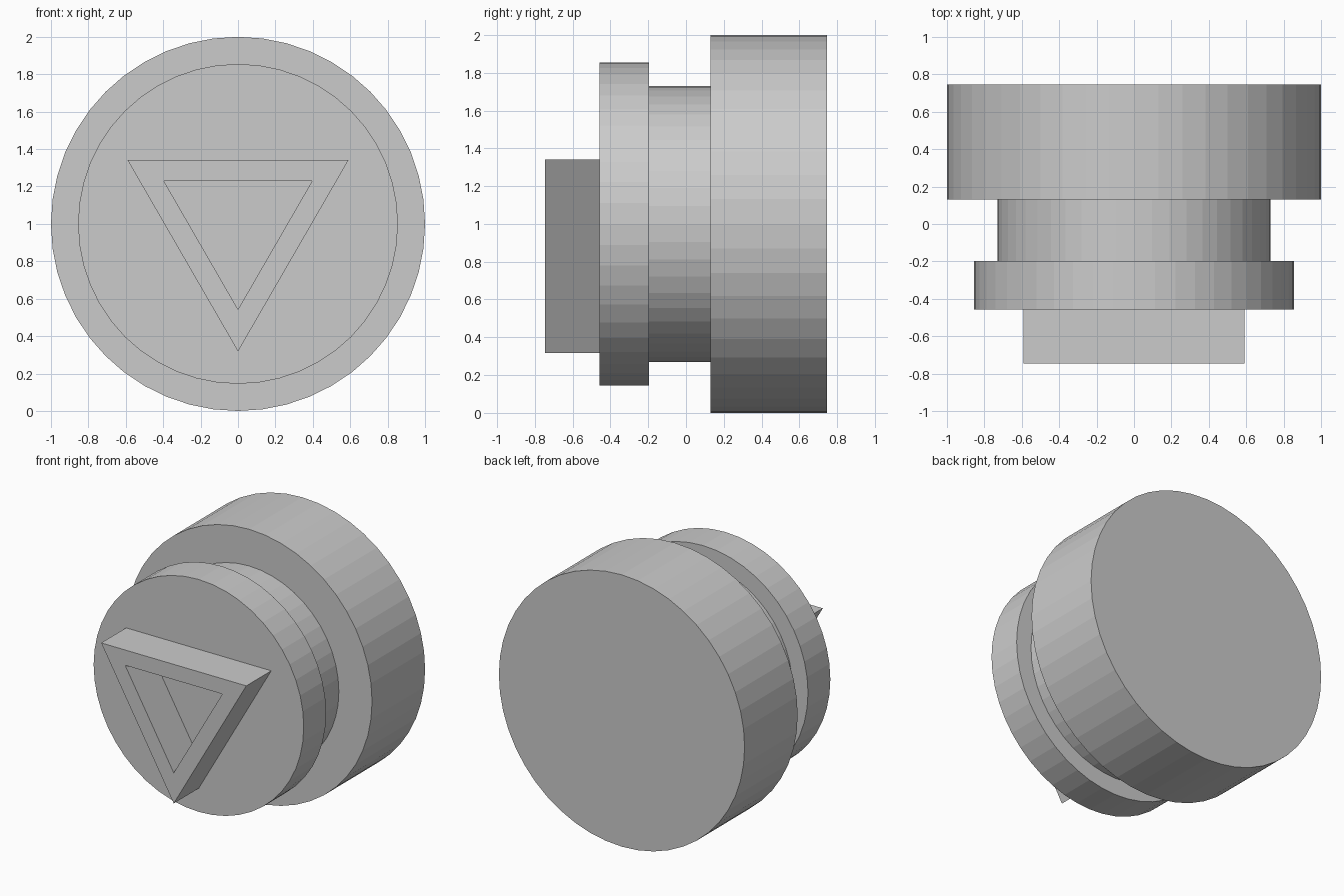
import bpy, bmesh
from math import sin, cos, pi

if "Cube" in bpy.data.objects:
    bpy.data.objects.remove(bpy.data.objects["Cube"])

CENTRE_Z = 1.0


def ring(bm, sides, radius, y, start=0.0):
    """Polygon ring around the y axis."""
    return [bm.verts.new((radius * cos(start + 2 * pi * i / sides), y,
                          CENTRE_Z + radius * sin(start + 2 * pi * i / sides)))
            for i in range(sides)]


def bridge(bm, a, b):
    n = len(a)
    for i in range(n):
        j = (i + 1) % n
        bm.faces.new((a[i], a[j], b[j], b[i]))


def finish(bm, name):
    bmesh.ops.recalc_face_normals(bm, faces=bm.faces)
    mesh = bpy.data.meshes.new(name)
    bm.to_mesh(mesh)
    bm.free()
    obj = bpy.data.objects.new(name, mesh)
    bpy.context.collection.objects.link(obj)
    return obj


# Stepped round body: front disc, neck, large rear drum (radius, y)
profile = [(0.855, -0.457), (0.855, -0.197), (0.73, -0.197),
           (0.73, 0.13), (1.0, 0.13), (1.0, 0.747)]
bm = bmesh.new()
rings = [ring(bm, 48, r, y) for r, y in profile]
for a, b in zip(rings, rings[1:]):
    bridge(bm, a, b)
bm.faces.new(rings[0])
bm.faces.new(rings[-1])
finish(bm, "stepped_body")

# Hollow triangular stud, point down, open to the disc face
bm = bmesh.new()
loops = [ring(bm, 3, r, y, -pi / 2) for r, y in
         [(0.682, -0.457), (0.682, -0.747), (0.457, -0.747), (0.457, -0.457)]]
for a, b in zip(loops, loops[1:] + loops[:1]):
    bridge(bm, a, b)
finish(bm, "triangular_stud")
